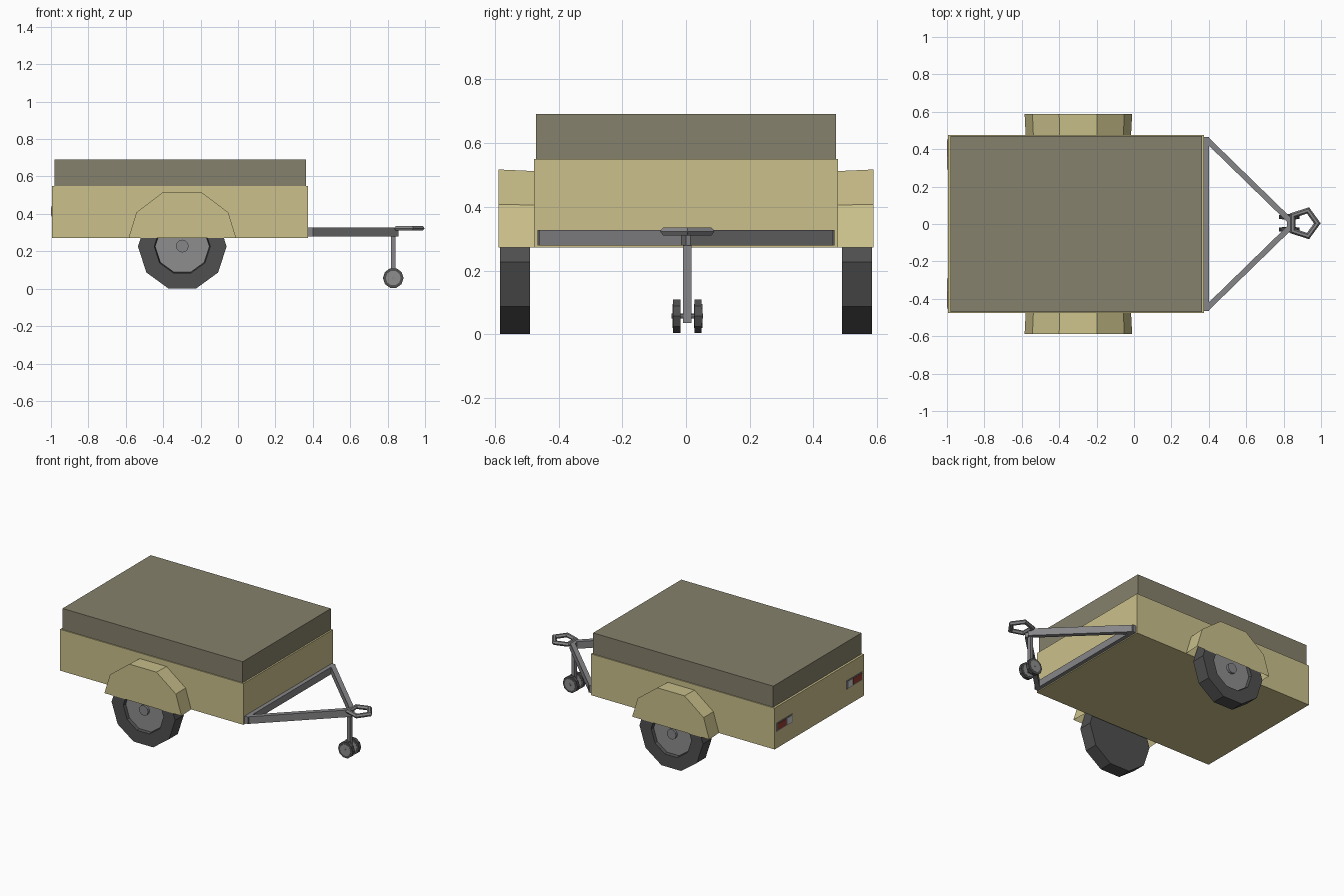
import bpy, bmesh
from math import cos, sin, pi, atan2
from mathutils import Matrix, Vector

if "Cube" in bpy.data.objects:
    bpy.data.objects.remove(bpy.data.objects["Cube"])


def material(name, *rgb):
    m = bpy.data.materials.new(name)
    m.diffuse_color = (*rgb, 1)
    m.use_nodes = True
    m.node_tree.nodes["Principled BSDF"].inputs["Base Color"].default_value = m.diffuse_color
    return m


KHAKI = material("khaki_paint", 0.60, 0.53, 0.26)
CANVAS = material("canvas", 0.24, 0.22, 0.15)
RUBBER = material("rubber", 0.08, 0.08, 0.08)
STEEL = material("steel", 0.24, 0.24, 0.25)
RIM = material("rim_metal", 0.27, 0.27, 0.27)
RED = material("red_lens", 0.30, 0.05, 0.03)
WHITE = material("white_lens", 0.6, 0.6, 0.6)


def finish(name, bm, mat):
    bmesh.ops.remove_doubles(bm, verts=bm.verts, dist=1e-5)
    bmesh.ops.recalc_face_normals(bm, faces=bm.faces)
    me = bpy.data.meshes.new(name)
    bm.to_mesh(me)
    bm.free()
    me.materials.append(mat)
    ob = bpy.data.objects.new(name, me)
    bpy.context.collection.objects.link(ob)
    return ob


def box(name, lo, hi, mat):
    lo, hi = Vector(lo), Vector(hi)
    bm = bmesh.new()
    bmesh.ops.create_cube(bm, size=1, matrix=Matrix.Translation((lo + hi) / 2)
                          @ Matrix.Diagonal((*(hi - lo), 1)))
    return finish(name, bm, mat)


def beam(name, a, b, width, height, mat):
    a, b = Vector(a), Vector(b)
    d = b - a
    bm = bmesh.new()
    bmesh.ops.create_cube(bm, size=1, matrix=Matrix.Translation((a + b) / 2)
                          @ Matrix.Rotation(atan2(d.y, d.x), 4, 'Z')
                          @ Matrix.Diagonal((d.length, width, height, 1)))
    return finish(name, bm, mat)


def turned(name, profile, x, z, sides, mat):
    """Revolve (radius, y) points round an axis parallel to y."""
    bm = bmesh.new()
    rings = [[bm.verts.new((x + r * cos(2 * pi * i / sides), y, z + r * sin(2 * pi * i / sides)))
              for i in range(sides)] for r, y in profile]
    for p, q in zip(rings, rings[1:]):
        for i in range(sides):
            j = (i + 1) % sides
            bm.faces.new((p[i], p[j], q[j], q[i]))
    # close the ends that do not already form a loop
    if profile[0] != profile[-1]:
        bm.faces.new(rings[0])
        bm.faces.new(rings[-1])
    return finish(name, bm, mat)


# cargo box and canvas cover
box("cargo_box", (-0.995, -0.477, 0.272), (0.375, 0.477, 0.55), KHAKI)
box("canvas_cover", (-0.98, -0.47, 0.55), (0.364, 0.47, 0.692), CANVAS)

# mudguard profile, open underneath
ARCH = [(-0.585, 0.272), (-0.543, 0.408), (-0.40, 0.517),
        (-0.197, 0.517), (-0.052, 0.408), (-0.01, 0.272)]

for side, s in (("left", 1), ("right", -1)):
    bm = bmesh.new()
    outer = [bm.verts.new((x, s * 0.588, z)) for x, z in ARCH]
    inner = [bm.verts.new((-0.297 + (x + 0.297) * 0.98, s * 0.477, 0.272 + (z - 0.272) * 0.98))
             for x, z in ARCH]
    for i in range(5):
        bm.faces.new((outer[i], outer[i + 1], inner[i + 1], inner[i]))
    bm.faces.new(outer)
    finish(side + "_mudguard", bm, KHAKI)

    # road wheel: tyre with recessed rim and hub
    turned(side + "_tyre", [(0.237, s * 0.49), (0.237, s * 0.583), (0.15, s * 0.583),
                            (0.145, s * 0.563)], -0.298, 0.226, 10, RUBBER)
    turned(side + "_rim", [(0.143, s * 0.55), (0.143, s * 0.565)], -0.298, 0.226, 10, RIM)
    turned(side + "_hub", [(0.034, s * 0.56), (0.034, s * 0.581)], -0.298, 0.228, 12, STEEL)

    # drawbar arm
    beam(side + "_drawbar_arm", (0.385, s * 0.455, 0.303), (0.848, s * 0.004, 0.303),
         0.03, 0.048, STEEL)

    # tail lamp: housing with red outer and pale inner lens
    def lamp(name, y0, y1, x, z0, z1, mat):
        box(f"{side}_{name}", (x, min(s * y0, s * y1), z0), (-0.994, max(s * y0, s * y1), z1), mat)
    lamp("lamp_housing", 0.29, 0.455, -0.998, 0.385, 0.442, STEEL)
    lamp("lamp_red", 0.355, 0.447, -1.0, 0.392, 0.435, RED)
    lamp("lamp_white", 0.298, 0.352, -1.0, 0.392, 0.435, WHITE)

    # jockey wheel
    c = 0.004
    turned(side + "_jockey_tyre", [(0.055, c + s * 0.022), (0.055, c + s * 0.045)],
           0.83, 0.057, 10, RUBBER)
    turned(side + "_jockey_disc", [(0.04, c + s * 0.021), (0.04, c + s * 0.047)],
           0.83, 0.057, 10, RIM)

# drawbar crossbar, jockey post and axle
box("drawbar_crossbar", (0.375, -0.465, 0.279), (0.402, 0.465, 0.327), STEEL)
box("jockey_post", (0.819, -0.01, 0.035), (0.842, 0.018, 0.325), STEEL)
turned("jockey_axle", [(0.008, -0.046), (0.008, 0.054)], 0.83, 0.057, 8, STEEL)

# five-sided towing ring with a bevelled section
bm = bmesh.new()
section = [(0.09, 0.323), (0.08, 0.335), (0.064, 0.335), (0.054, 0.323), (0.064, 0.31), (0.08, 0.31)]
rings = [[bm.verts.new((0.908 + r * cos(2 * pi * k / 5), 0.004 + r * sin(2 * pi * k / 5), z))
          for r, z in section] for k in range(5)]
for k in range(5):
    p, q = rings[k], rings[(k + 1) % 5]
    for i in range(6):
        j = (i + 1) % 6
        bm.faces.new((p[i], p[j], q[j], q[i]))
finish("towing_ring", bm, STEEL)
